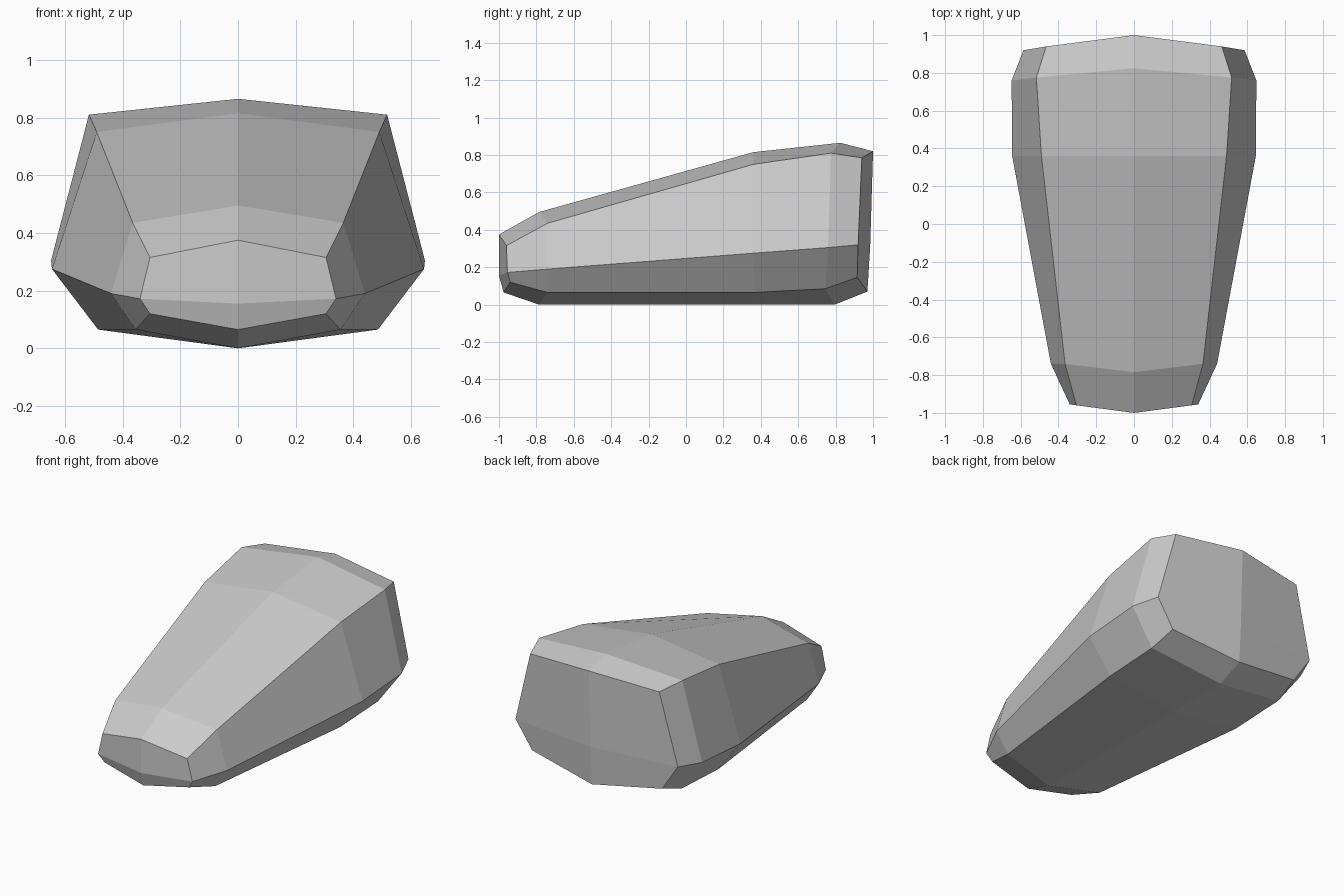
import bpy
import bmesh

default_cube = bpy.data.objects.get("Cube")
if default_cube:
    bpy.data.objects.remove(default_cube, do_unlink=True)


def make_material(name, rgb):
    material = bpy.data.materials.new(name)
    material.use_nodes = True
    colour = (*rgb, 1.0)
    material.diffuse_color = colour
    material.node_tree.nodes["Principled BSDF"].inputs["Base Color"].default_value = colour
    return material


def loft_half(bm, sections):
    """Join the half sections, ridge to keel, with quads."""
    rings = [[bm.verts.new(point) for point in section] for section in sections]
    for ring, following in zip(rings, rings[1:]):
        for i in range(len(ring) - 1):
            bm.faces.new((ring[i], ring[i + 1], following[i + 1], following[i]))
    return rings


def close_end(bm, ring, middle):
    """Close an end with an upper and a lower face meeting at its middle."""
    top, shoulder, side, lower, keel = ring
    centre = bm.verts.new(middle)
    bm.faces.new((top, shoulder, side, centre))
    bm.faces.new((centre, side, lower, keel))


# Half sections from front to back: ridge, shoulder, widest side, lower edge, keel
sections = [
    [(0, -1, .375), (.305, -.96, .315), (.34, -.955, .172), (.305, -.94, .12), (0, -.975, .065)],
    [(0, -.785, .495), (.365, -.74, .435), (.44, -.74, .19), (.355, -.74, .065), (0, -.785, 0)],
    [(0, .36, .815), (.49, .36, .75), (.645, .36, .275), (.485, .36, .065), (0, .36, 0)],
    [(0, .825, .865), (.517, .775, .81), (.648, .76, .305), (.487, .745, .085), (0, .795, 0)],
    [(0, 1, .82), (.465, .94, .785), (.585, .92, .32), (.468, .915, .145), (0, .97, .07)],
]

# Faceted body shell
bm = bmesh.new()
rings = loft_half(bm, sections)
close_end(bm, rings[0], (0, -1, .155))
close_end(bm, rings[-1], (0, .985, .32))

# Mirror the half across the centre line and weld the seam
bmesh.ops.mirror(bm, geom=bm.verts[:] + bm.edges[:] + bm.faces[:],
                 axis="X", merge_dist=0.001)
bmesh.ops.remove_doubles(bm, verts=bm.verts, dist=0.001)
bmesh.ops.recalc_face_normals(bm, faces=bm.faces)

mesh = bpy.data.meshes.new("faceted_body")
bm.to_mesh(mesh)
bm.free()
mesh.materials.append(make_material("plain grey", (.6, .6, .6)))
body = bpy.data.objects.new("faceted_body", mesh)
bpy.context.collection.objects.link(body)
